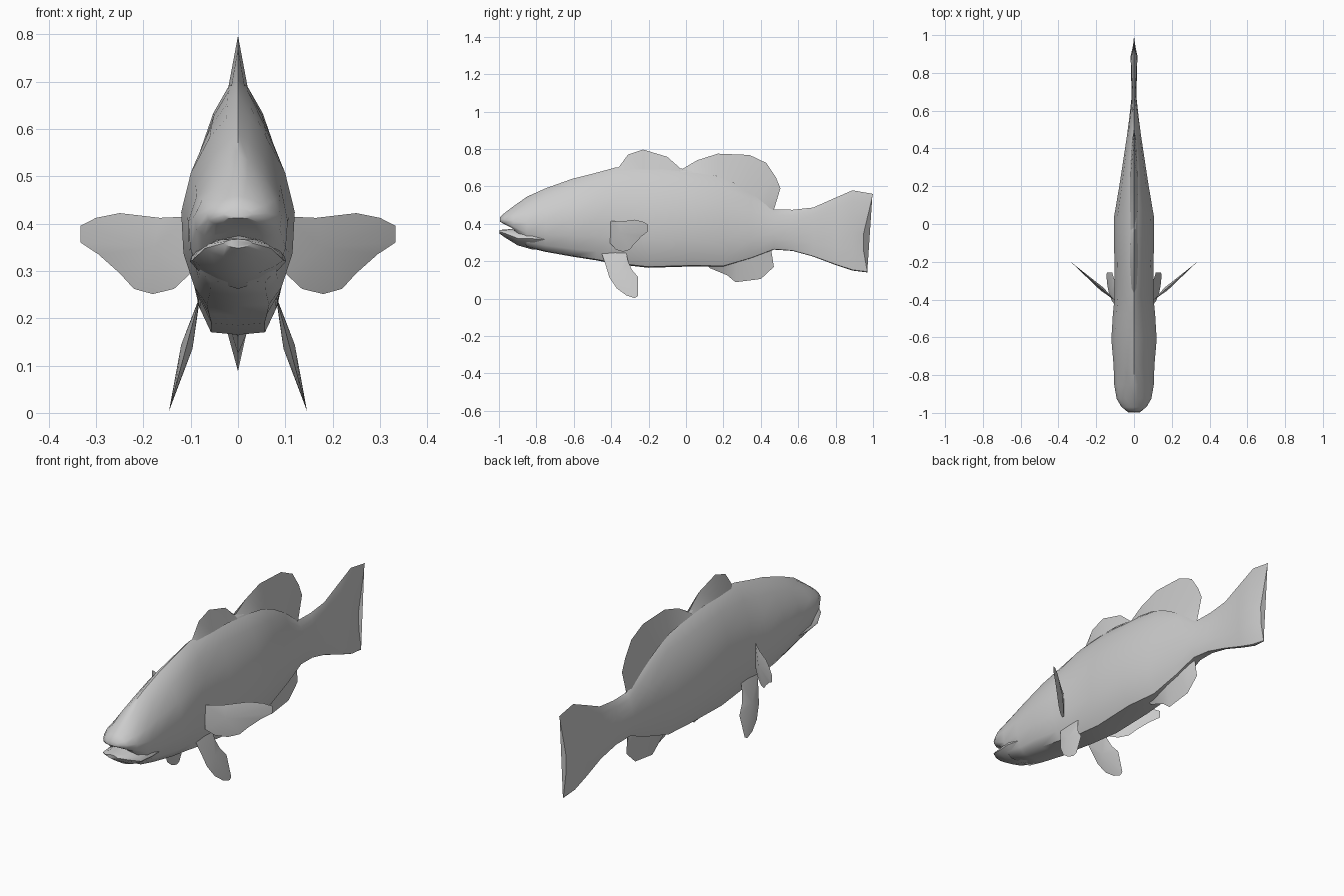
import bpy, bmesh, math

if "Cube" in bpy.data.objects:
    bpy.data.objects.remove(bpy.data.objects["Cube"])

skin = bpy.data.materials.new("fish_grey")
skin.diffuse_color = (0.6, 0.6, 0.6, 1)
skin.use_nodes = True
skin.node_tree.nodes["Principled BSDF"].inputs["Base Color"].default_value = skin.diffuse_color

BODY = [(0, 0), (.01, .55), (.1, .77), (.27, .96), (.48, 1), (.68, .83), (.86, .5), (.96, .2), (1, 0)]
JAW = [(0, 0), (.12, .45), (.4, .82), (.75, 1), (.95, .9), (1, .5), (1, 0)]


def finish(name, bm, angle):
    bmesh.ops.remove_doubles(bm, verts=bm.verts, dist=1e-5)
    bmesh.ops.recalc_face_normals(bm, faces=bm.faces)
    me = bpy.data.meshes.new(name)
    bm.to_mesh(me)
    bm.free()
    me.materials.append(skin)
    ob = bpy.data.objects.new(name, me)
    bpy.context.collection.objects.link(ob)
    bpy.ops.object.select_all(action='DESELECT')
    ob.select_set(True)
    bpy.context.view_layer.objects.active = ob
    bpy.ops.object.shade_smooth_by_angle(angle=math.radians(angle))
    return ob


def loft(name, profile, rows, y_shift=None):
    """Skin mirrored profiles; rows hold y, bottom, top, half width, lip droop."""
    full = profile + [(t, -w) for t, w in profile[-2:0:-1]]
    bm = bmesh.new()
    rings = []
    for i, (y, zb, zt, hw, droop) in enumerate(rows):
        ring = []
        for t, w in full:
            drop = droop * w * w * ((1 - t) if profile is BODY else t)
            dy = y_shift(t) if y_shift and i == len(rows) - 1 else 0
            ring.append(bm.verts.new((hw * w, y + dy, zb + (zt - zb) * t - drop)))
        rings.append(ring)
    n = len(full)
    for a, b in zip(rings, rings[1:]):
        for k in range(n):
            bm.faces.new((a[k], a[(k + 1) % n], b[(k + 1) % n], b[k]))
    for r in (rings[0], rings[-1]):
        bm.faces.new(r)
    finish(name, bm, 50)


def keel_fin(name, pairs):
    """Wedge on the centre line; pairs hold base y, z, half thickness, edge y, z."""
    bm = bmesh.new()
    rows = []
    for by, bz, t, ey, ez in pairs:
        rows.append([bm.verts.new(p) for p in ((-t, by, bz), (0, ey, ez), (t, by, bz))])
    for a, b in zip(rows, rows[1:]):
        for k in range(2):
            bm.faces.new((a[k], a[k + 1], b[k + 1], b[k]))
    finish(name, bm, 50)


def side_fin(name, outline, centre, bulge):
    """Lens shaped paddle with a thin rim and a thicker middle, on both sides."""
    for side, label in ((1, "right"), (-1, "left")):
        bm = bmesh.new()
        rim = [bm.verts.new((x * side, y, z)) for x, y, z in outline]
        for s in (1, -1):
            c = bm.verts.new([(v + s * d) * m for v, d, m in zip(centre, bulge, (side, 1, 1))])
            for k in range(len(rim)):
                bm.faces.new((rim[k], rim[(k + 1) % len(rim)], c))
        finish(name + "_" + label, bm, 50)


def tail_edge(t):
    return .03 * (.4 - t) / .4 if t < .4 else .06 * (t - .4) / .6


# Body with upper jaw and tail fan
loft("body", BODY, [
    (-.995, .412, .435, .03, .005), (-.97, .402, .458, .065, .015),
    (-.925, .385, .492, .092, .04), (-.85, .275, .545, .105, 0),
    (-.75, .25, .59, .108, 0), (-.61, .225, .64, .12, 0),
    (-.48, .205, .673, .112, 0), (-.38, .185, .70, .102, 0),
    (-.2, .165, .71, .104, 0), (.03, .172, .69, .107, 0),
    (.2, .17, .66, .078, 0), (.35, .215, .58, .055, 0),
    (.47, .262, .477, .037, 0), (.57, .255, .475, .024, 0),
    (.68, .225, .487, .012, 0), (.8, .18, .54, .016, 0),
    (.89, .15, .579, .018, 0), (.94, .14, .56, .002, 0)], tail_edge)

# Lower jaw
loft("lower_jaw", JAW, [
    (-.998, .348, .367, .03, .005), (-.965, .325, .37, .07, .015),
    (-.9, .285, .375, .096, .04), (-.82, .262, .39, .102, .05),
    (-.72, .26, .38, .09, .05)])

# Centre line fins
keel_fin("front_dorsal_fin", [
    (-.38, .69, .005, -.36, .702), (-.33, .69, .014, -.31, .77),
    (-.23, .69, .02, -.23, .797), (-.11, .69, .02, -.10, .758),
    (-.03, .68, .018, -.025, .692)])
keel_fin("rear_dorsal_fin", [
    (-.03, .68, .018, -.025, .69), (.07, .67, .02, .06, .74),
    (.16, .655, .02, .17, .775), (.25, .62, .02, .34, .768),
    (.32, .58, .018, .43, .725), (.38, .54, .015, .48, .65),
    (.43, .5, .012, .505, .59), (.46, .47, .008, .47, .475)])
keel_fin("anal_fin", [
    (.1, .19, .02, .13, .162), (.2, .19, .028, .22, .125),
    (.27, .205, .026, .265, .088), (.36, .23, .02, .4, .105),
    (.42, .255, .015, .47, .17), (.45, .275, .008, .455, .262)])

# Paired fins
pectoral = [(.10, .415), (.165, .412), (.25, .422), (.30, .412), (.333, .395), (.333, .36),
            (.295, .335), (.25, .295), (.22, .262), (.18, .251), (.135, .262), (.10, .295)]
side_fin("pectoral_fin", [(x, -.405 + (x - .1) * .87, z) for x, z in pectoral],
         (.17, -.344, .35), (.007, -.008, 0))
pelvic = [(-.45, .24), (-.43, .18), (-.41, .115), (-.37, .055), (-.32, .018), (-.275, .003),
          (-.258, .012), (-.256, .115), (-.29, .155), (-.31, .2), (-.32, .25)]
side_fin("pelvic_fin", [(.082 + (.24 - z) * .27, y, z) for y, z in pelvic],
         (.108, -.35, .14), (.012, 0, .004))
